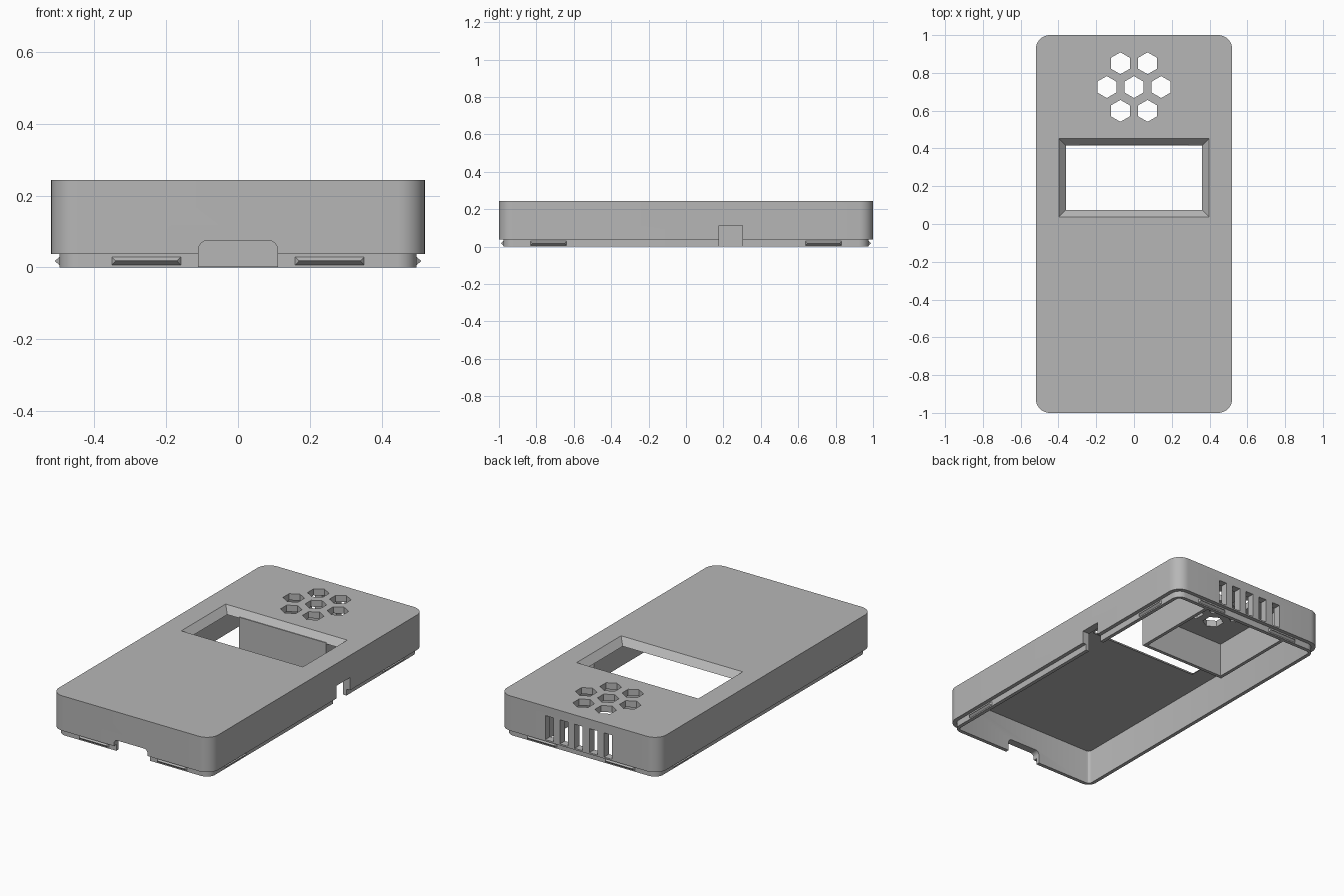
import bpy, bmesh
from math import pi, sin, cos
from mathutils import Vector, Matrix

scene = bpy.context.scene
if "Cube" in scene.objects:
    bpy.data.objects.remove(scene.objects["Cube"], do_unlink=True)

grey = bpy.data.materials.new("matte_grey")
grey.use_nodes = True
COLOUR = (0.47, 0.47, 0.47, 1)
grey.diffuse_color = COLOUR
grey.node_tree.nodes["Principled BSDF"].inputs["Base Color"].default_value = COLOUR


def rounded(w, h, r, seg=10):
    """Outline of a rectangle with half sizes w, h and corner radius r."""
    pts = []
    for i, (sx, sy) in enumerate([(1, 1), (-1, 1), (-1, -1), (1, -1)]):
        for k in range(seg + 1):
            a = (i + k / seg) * pi / 2
            pts.append((sx * (w - r) + r * cos(a), sy * (h - r) + r * sin(a)))
    return pts


def rect(w, h):
    return [(w, h), (-w, h), (-w, -h), (w, -h)]


def loft(name, *levels, matrix=Matrix()):
    """Solid through outlines of equal point count, given as (outline, z)."""
    bm = bmesh.new()
    rings = [[bm.verts.new((x, y, z)) for x, y in outline] for outline, z in levels]
    n = len(rings[0])
    bm.faces.new(rings[0][::-1])
    bm.faces.new(rings[-1])
    for low, high in zip(rings, rings[1:]):
        for i in range(n):
            j = (i + 1) % n
            bm.faces.new((low[i], low[j], high[j], high[i]))
    bmesh.ops.recalc_face_normals(bm, faces=bm.faces)
    bm.transform(matrix)
    mesh = bpy.data.meshes.new(name)
    bm.to_mesh(mesh)
    bm.free()
    mesh.materials.append(grey)
    obj = bpy.data.objects.new(name, mesh)
    scene.collection.objects.link(obj)
    return obj


def combine(target, tool, operation="DIFFERENCE"):
    mod = target.modifiers.new("combine", "BOOLEAN")
    mod.object, mod.operation, mod.solver = tool, operation, "EXACT"
    result = bpy.data.meshes.new_from_object(
        target.evaluated_get(bpy.context.evaluated_depsgraph_get()))
    target.modifiers.clear()
    target.data = result
    bpy.data.objects.remove(tool, do_unlink=True)


def block(name, lo, hi):
    lo, hi = Vector(lo), Vector(hi)
    mid, half = (lo + hi) / 2, (hi - lo) / 2
    return loft(name, (rect(half.x, half.y), -half.z), (rect(half.x, half.y), half.z),
                matrix=Matrix.Translation(mid))


# Outer shell with a stepped lip, hollow and open underneath
TOP, CEILING, SPLIT = 0.243, 0.205, 0.037
outer = rounded(0.52, 1.0, 0.075)
shell = loft("case_shell", (outer, SPLIT), (outer, TOP))
lip = rounded(0.497, 0.977, 0.055)
combine(shell, loft("lip", (lip, 0), (lip, SPLIT + 0.03)), "UNION")
hollow = rounded(0.475, 0.955, 0.02, 3)
combine(shell, loft("hollow", (hollow, -0.1), (hollow, CEILING)))

# Screen window with bevelled frame
window = [(rect(0.36, 0.17), 0.1), (rect(0.36, 0.17), CEILING),
          (rect(0.397, 0.207), TOP), (rect(0.397, 0.207), TOP + 0.05)]
combine(shell, loft("window", *window, matrix=Matrix.Translation((0, 0.245, 0))))

# Hexagonal speaker holes
hexagon = [(0.058 * sin(i * pi / 3), 0.058 * cos(i * pi / 3)) for i in range(6)]
for row, xs in ((-1, (-0.5, 0.5)), (0, (-1, 0, 1)), (1, (-0.5, 0.5))):
    for x in xs:
        place = Matrix.Translation((x * 0.144, 0.725 + row * 0.126, 0))
        combine(shell, loft("hole", (hexagon, 0.1), (hexagon, 0.4), matrix=place))

# Vent slots in the back wall
for i in range(-2, 3):
    x = i * 0.096
    combine(shell, block("slot", (x - 0.026, 0.9, 0.046), (x + 0.026, 1.1, 0.188)))

# Front notch with rounded top corners, and square notch in the left wall
notch = rounded(0.11, 0.125, 0.025, 6)
combine(shell, loft("front_notch", (notch, 0.9), (notch, 1.1),
                    matrix=Matrix.Translation((0, 0, -0.05)) @ Matrix.Rotation(pi / 2, 4, "X")))
combine(shell, block("side_notch", (0.42, 0.177, -0.1), (0.6, 0.302, 0.112)))

# Walls of the speaker chamber, running into the back wall
W, FRONT, BACK, THICK = 0.285, 0.415, 0.96, 0.02
chamber = [(-W, BACK), (-W, FRONT), (W, FRONT), (W, BACK), (W - THICK, BACK),
           (W - THICK, FRONT + THICK), (THICK - W, FRONT + THICK), (THICK - W, BACK)]
walls = loft("speaker_chamber", (chamber, 0.002), (chamber, CEILING + 0.005))

# Snap ridges: wedge bars with tapered ends around the lip
for side, angle, reach, offset in (("front", 0, 0.977, 0.255), ("back", pi, 0.977, 0.255),
                                   ("left", pi / 2, 0.497, 0.735), ("right", -pi / 2, 0.497, 0.735)):
    for s in (-1, 1):
        place = (Matrix.Rotation(angle, 4, "Z") @ Matrix.Translation((s * offset, 0, 0.018))
                 @ Matrix.Rotation(pi / 2, 4, "X"))
        loft(side + "_snap_ridge", (rect(0.096, 0.011), reach - 0.004),
             (rect(0.096, 0.011), reach), (rect(0.086, 0.001), reach + 0.012), matrix=place)

# Smooth rounded corners, crisp edges
bpy.ops.object.select_all(action="DESELECT")
shell.select_set(True)
bpy.context.view_layer.objects.active = shell
bpy.ops.object.shade_smooth_by_angle(angle=pi / 6)
